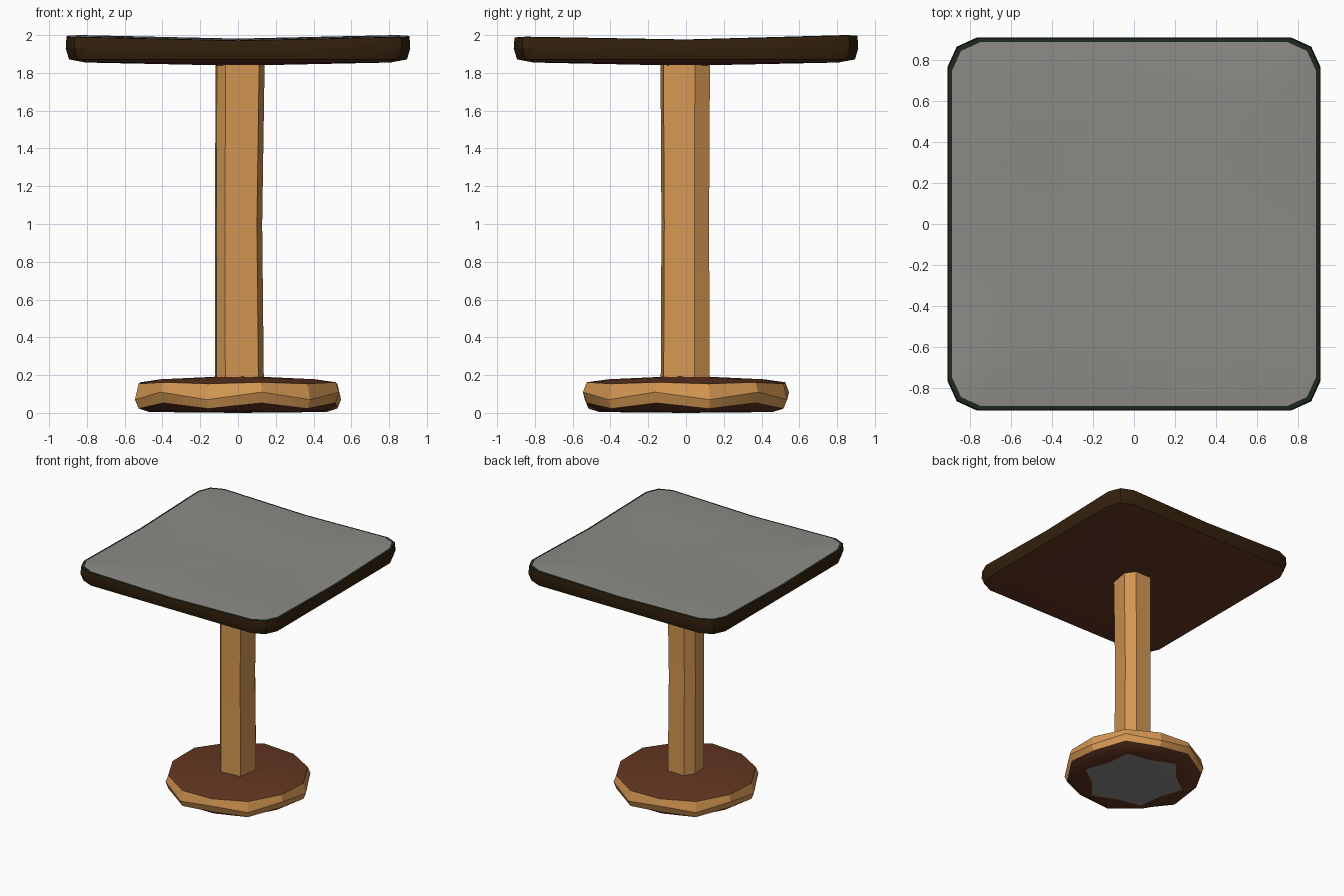
import bpy, math

if "Cube" in bpy.data.objects:
    bpy.data.objects.remove(bpy.data.objects["Cube"])


def material(name, rgb):
    m = bpy.data.materials.new(name)
    m.diffuse_color = (*rgb, 1)
    m.use_nodes = True
    m.node_tree.nodes["Principled BSDF"].inputs["Base Color"].default_value = m.diffuse_color
    return m


grey = material("slate grey", (0.26, 0.255, 0.24))
wood = material("honey wood", (0.66, 0.31, 0.085))
red_brown = material("red brown", (0.127, 0.038, 0.016))
dark_brown = material("dark brown", (0.034, 0.015, 0.004))
dark_green = material("dark green edge", (0.012, 0.022, 0.012))


def loft(name, rings, band_mats, bottom, top, cap_mats):
    """Skin rings listed from bottom to top, with fan caps to two centre points."""
    n = len(rings[0])
    verts = [v for r in rings for v in r] + [bottom, top]
    lo, hi = len(verts) - 2, len(verts) - 1
    last = (len(rings) - 1) * n
    mats = list(dict.fromkeys(band_mats + list(cap_mats)))
    faces, index = [], []
    for k, m in enumerate(band_mats):
        for i in range(n):
            j = (i + 1) % n
            faces.append((k * n + i, k * n + j, k * n + n + j, k * n + n + i))
            index.append(mats.index(m))
    for i in range(n):
        j = (i + 1) % n
        faces += [(lo, j, i), (hi, last + i, last + j)]
        index += [mats.index(cap_mats[0]), mats.index(cap_mats[1])]
    me = bpy.data.meshes.new(name)
    me.from_pydata(verts, [], faces)
    for m in mats:
        me.materials.append(m)
    for p, i in zip(me.polygons, index):
        p.material_index = i
    ob = bpy.data.objects.new(name, me)
    bpy.context.collection.objects.link(ob)
    bpy.ops.object.select_all(action='DESELECT')
    ob.select_set(True)
    bpy.context.view_layer.objects.active = ob
    bpy.ops.object.shade_smooth_by_angle(angle=math.radians(25))
    return ob


# Tabletop: rounded square with a slightly dished top
def square_ring(half, z, lift=0.0):
    quarter = [(1, -0.45), (1, 0), (1, 0.45), (1, 0.84), (0.95, 0.95), (0.84, 1), (0.45, 1), (0, 1)]
    quarter = quarter[1:-1]
    pts = []
    for q in range(4):
        c, s = [(1, 0), (0, 1), (-1, 0), (0, -1)][q]
        for x, y in quarter:
            px, py = (c * x - s * y) * half, (s * x + c * y) * half
            pts.append((px, py, z + lift * min(abs(x), abs(y)) + lift * 0.25 * py))
    return pts


loft("tabletop",
     [square_ring(0.81, 1.855), square_ring(0.895, 1.872),
      square_ring(0.912, 1.93), square_ring(0.908, 1.975, 0.02),
      square_ring(0.89, 1.977, 0.02), square_ring(0.5, 1.972, 0.01)],
     [red_brown, dark_brown, dark_brown, dark_green, grey],
     (0, 0, 1.838), (0, 0, 1.97), (red_brown, grey))


# Column: roughly hewn post
def post_ring(z, scale, dx=0.0):
    section = [(-0.115, -0.075), (-0.07, -0.13), (0.10, -0.115), (0.128, 0.045),
               (0.075, 0.122), (-0.07, 0.122), (-0.122, 0.05)]
    return [(x * scale + dx, y * scale, z) for x, y in section]


loft("column",
     [post_ring(0.16, 1.03, 0.005), post_ring(1.0, 1.0), post_ring(1.86, 1.04, 0.008)],
     [wood, wood], (0, 0, 0.16), (0, 0, 1.86), (wood, wood))


# Base: faceted disc with a scalloped lower edge
def disc_ring(r, z, wave=0.0, r_wave=0.0):
    pts = []
    for i in range(12):
        a = math.radians(30 * i + 13)
        w = 1 if i % 2 else -1
        pts.append(((r + w * r_wave) * math.cos(a), (r + w * r_wave) * math.sin(a), z + w * wave))
    return pts


loft("base",
     [disc_ring(0.38, 0.004, 0, 0.04), disc_ring(0.485, 0.01, 0.004),
      disc_ring(0.54, 0.038, 0.015), disc_ring(0.56, 0.09, 0.02),
      disc_ring(0.54, 0.158, 0.004), disc_ring(0.42, 0.178), disc_ring(0.15, 0.19)],
     [red_brown, red_brown, wood, wood, red_brown, red_brown],
     (0, 0, 0.0), (0, 0, 0.2), (grey, red_brown))
